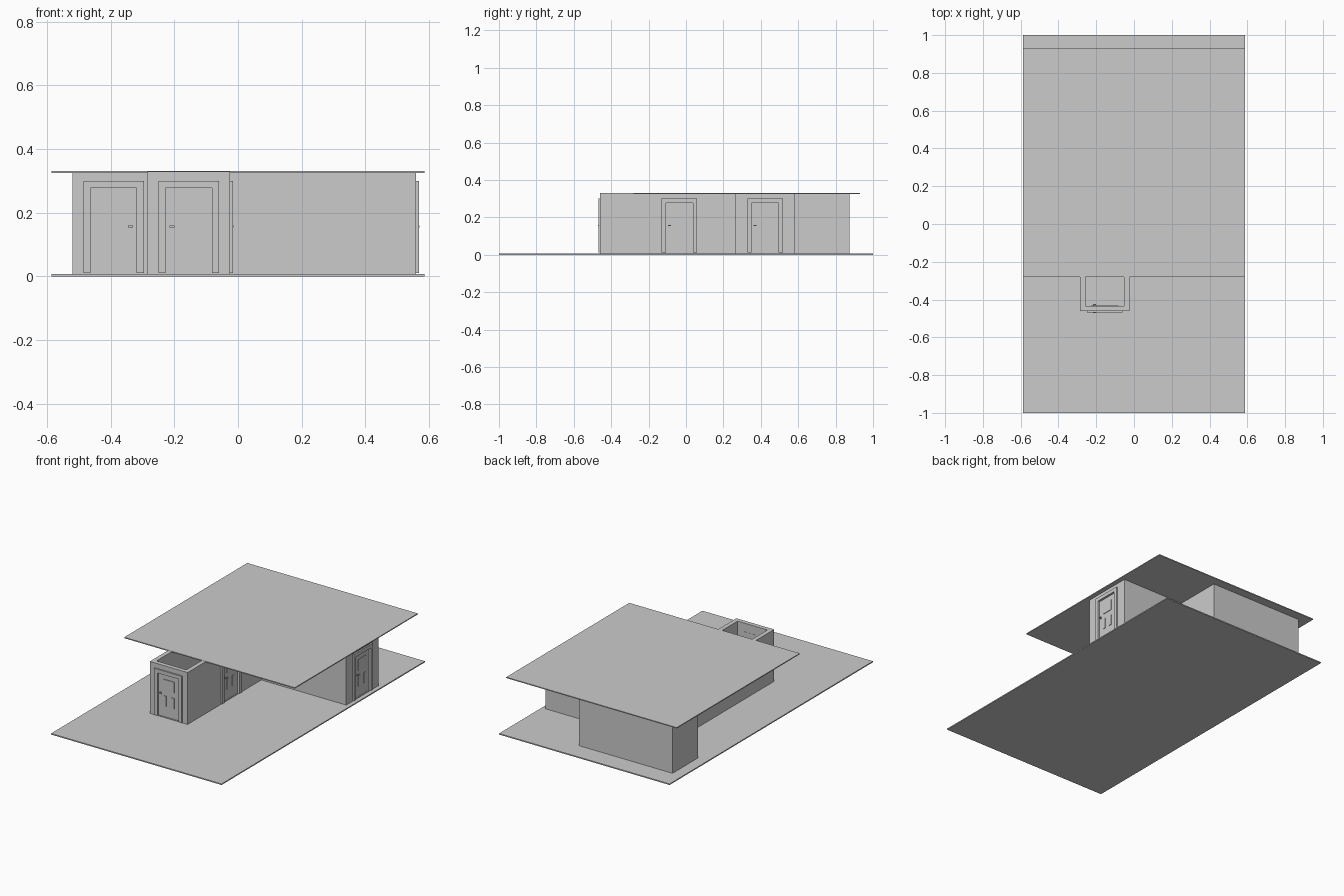
import bpy, bmesh
from math import radians
from mathutils import Matrix, Vector

if "Cube" in bpy.data.objects:
    bpy.data.objects.remove(bpy.data.objects["Cube"])

OUTLINE = [(-.285, -.46), (-.025, -.46), (-.025, .265), (.56, .265), (.56, .58),
           (.125, .58), (.125, .875), (-.52, .875), (-.52, .625), (-.285, .625)]
FLOOR_Z, WALL_TOP, WALL = .007, .33, .027


def add_object(name, bm):
    mesh = bpy.data.meshes.new(name)
    bm.to_mesh(mesh)
    bm.free()
    ob = bpy.data.objects.new(name, mesh)
    bpy.context.collection.objects.link(ob)
    return ob


def boxes(name, specs, place=Matrix.Identity(4)):
    """One object from (x0, x1, y0, y1, z0, z1) boxes."""
    bm = bmesh.new()
    for x0, x1, y0, y1, z0, z1 in specs:
        m = Matrix.Translation(((x0 + x1) / 2, (y0 + y1) / 2, (z0 + z1) / 2))
        m = m @ Matrix.Diagonal((x1 - x0, y1 - y0, z1 - z0, 1))
        bmesh.ops.create_cube(bm, size=1, matrix=place @ m)
    return add_object(name, bm)


# Ground and roof slabs
boxes("ground", [(-.587, .587, -1, 1, 0, FLOOR_Z)])
boxes("roof", [(-.587, .587, -.28, .93, .325, .331)])

# Thin floor following the building outline
bm = bmesh.new()
face = bm.faces.new([bm.verts.new((x, y, FLOOR_Z)) for x, y in OUTLINE])
top = bmesh.ops.extrude_face_region(bm, geom=[face])["geom"]
bmesh.ops.translate(bm, vec=(0, 0, .004),
                    verts=[v for v in top if isinstance(v, bmesh.types.BMVert)])
bmesh.ops.recalc_face_normals(bm, faces=bm.faces)
add_object("floor", bm)

# Corridor walls: outline strip thickened inward
bm = bmesh.new()
low = [bm.verts.new((x, y, FLOOR_Z)) for x, y in OUTLINE]
high = [bm.verts.new((x, y, WALL_TOP)) for x, y in OUTLINE]
for i in range(len(low)):
    j = (i + 1) % len(low)
    bm.faces.new((low[i], low[j], high[j], high[i]))
walls = add_object("walls", bm)
solid = walls.modifiers.new("thickness", 'SOLIDIFY')
solid.thickness, solid.offset, solid.use_even_offset = WALL, -1, True


def door(name, x, y, angle, hand):
    """Door on an outer wall face; local -y points outdoors."""
    place = Matrix.Translation((x, y, 0)) @ Matrix.Rotation(radians(angle), 4, 'Z')
    # Opening in the wall
    cutter = boxes(name + "_cutter", [(-.0725, .0725, -.03, .06, .011, .277)], place)
    cutter.hide_render = True
    cutter.hide_viewport = True
    cut = walls.modifiers.new(name, 'BOOLEAN')
    cut.object, cut.operation, cut.solver = cutter, 'DIFFERENCE', 'EXACT'
    # Surround
    boxes(name + "_frame", [(-.095, -.0725, -.009, .004, .011, .30),
                            (.0725, .095, -.009, .004, .011, .30),
                            (-.0725, .0725, -.009, .004, .277, .30)], place)
    # Leaf
    boxes(name + "_leaf", [(-.0725, .0725, .004, WALL + .001, .011, .277)], place)
    # Window rim and two lower panels
    boxes(name + "_panels", [(-.037, .037, .0, .006, .177, .244),
                             (-.037, -.019, .0, .006, .077, .142),
                             (.017, .037, .0, .006, .077, .142)], place)
    # Lever handles on both sides
    hx = sorted((hand * .045, hand * .061))
    boxes(name + "_handles", [(*hx, -.011, -.006, .154, .159),
                              (*hx, WALL + .005, WALL + .009, .154, .159),
                              (hand * .057 - .003, hand * .057 + .003,
                               -.008, WALL + .007, .154, .159)], place)


door("front_door", -.155, -.46, 0, -1)
door("nook_door", -.391, .625, 0, 1)
door("hall_side_door", -.025, -.035, 90, -1)
door("wing_end_door", .56, .4225, 90, -1)
